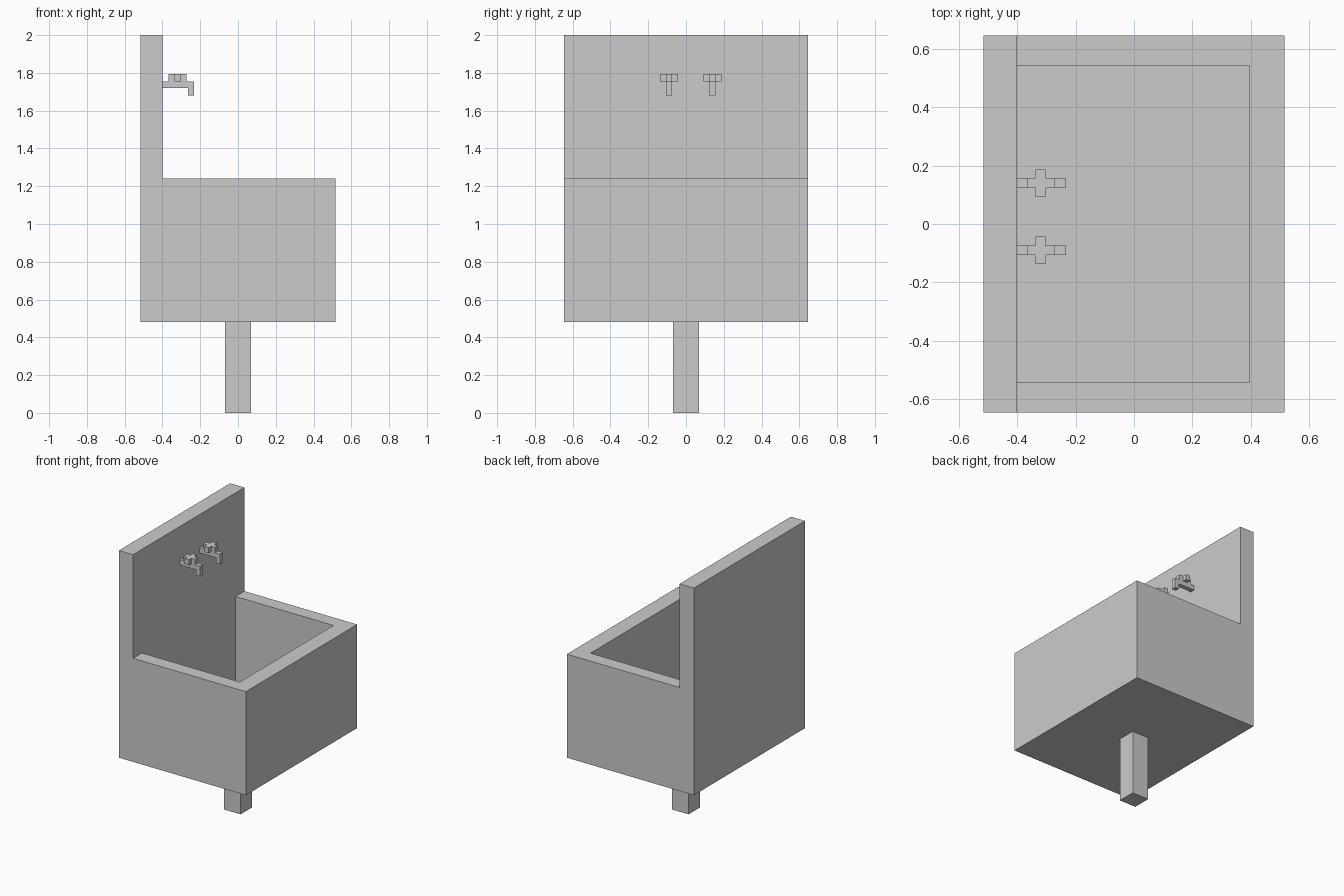
import bpy
import bmesh

cube = bpy.data.objects.get("Cube")
if cube:
    bpy.data.objects.remove(cube)

# Single plain grey material
grey = bpy.data.materials.new("plain_grey")
grey.use_nodes = True
colour = (0.6, 0.6, 0.6, 1)
grey.diffuse_color = colour
grey.node_tree.nodes["Principled BSDF"].inputs["Base Color"].default_value = colour


def prism(name, points, axis, low, high):
    """Extrude an outline: axis 'y' takes (x, z) points, axis 'z' takes (x, y)."""
    bm = bmesh.new()
    if axis == "y":
        verts = [bm.verts.new((a, low, b)) for a, b in points]
        offset = (0, high - low, 0)
    else:
        verts = [bm.verts.new((a, b, low)) for a, b in points]
        offset = (0, 0, high - low)
    face = bm.faces.new(verts)
    grown = bmesh.ops.extrude_face_region(bm, geom=[face], use_keep_orig=True)
    moved = [v for v in grown["geom"] if isinstance(v, bmesh.types.BMVert)]
    bmesh.ops.translate(bm, verts=moved, vec=offset)
    bmesh.ops.recalc_face_normals(bm, faces=bm.faces)
    mesh = bpy.data.meshes.new(name)
    bm.to_mesh(mesh)
    bm.free()
    mesh.materials.append(grey)
    obj = bpy.data.objects.new(name, mesh)
    bpy.context.collection.objects.link(obj)
    return obj


def rectangle(x0, x1, y0, y1):
    return [(x0, y0), (x1, y0), (x1, y1), (x0, y1)]


HALF_X, HALF_Y = 0.515, 0.645
WALL_X = -0.4
BOTTOM, RIM, TOP = 0.48, 1.24, 2.0

# Basin and tall splashback share one L-shaped profile
basin = prism("basin", [(-HALF_X, BOTTOM), (HALF_X, BOTTOM), (HALF_X, RIM),
                        (WALL_X, RIM), (WALL_X, TOP), (-HALF_X, TOP)],
              "y", -HALF_Y, HALF_Y)

# Hollow of the basin, flush with the splashback
hollow = prism("hollow_cutter", rectangle(WALL_X, 0.395, -0.543, 0.543),
               "z", 0.58, RIM + 0.1)
hollow.hide_render = True
hollow.hide_viewport = True
hollow.display_type = "WIRE"
cut = basin.modifiers.new("hollow", "BOOLEAN")
cut.operation = "DIFFERENCE"
cut.solver = "EXACT"
cut.object = hollow

# Central pedestal
prism("pedestal", rectangle(-0.068, 0.068, -0.068, 0.068), "z", 0, BOTTOM)

# Pair of taps: bent spout with a cross-shaped handle
ARM, HALF = 0.047, 0.017
for side, y in (("left", 0.14), ("right", -0.09)):
    prism(side + "_spout", [(WALL_X, 1.72), (-0.265, 1.72), (-0.265, 1.68),
                            (-0.233, 1.68), (-0.233, 1.755), (WALL_X, 1.755)],
          "y", y - HALF, y + HALF)
    cross = []
    dx, dy = 1, 0
    for quarter in range(4):
        # Three corners per arm, turned a quarter each time
        for along, across in ((ARM, -HALF), (ARM, HALF), (HALF, HALF)):
            cross.append((-0.32 + along * dx - across * dy,
                          y + along * dy + across * dx))
        dx, dy = -dy, dx
    prism(side + "_handle", cross, "z", 1.755, 1.795)
